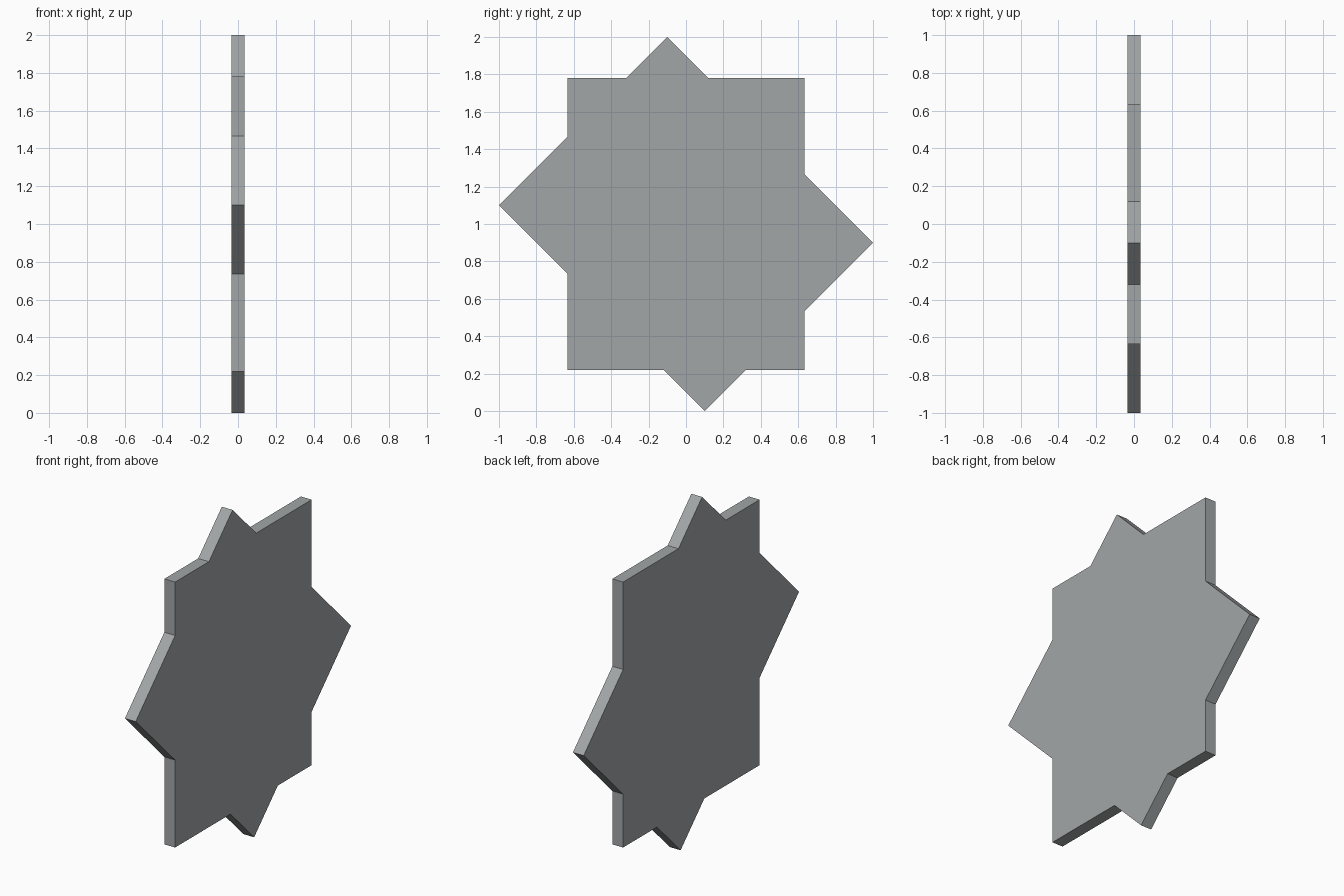
import bpy, bmesh

if "Cube" in bpy.data.objects:
    bpy.data.objects.remove(bpy.data.objects["Cube"])

# One flat grey for the whole plate
grey = bpy.data.materials.new("slate grey")
grey.diffuse_color = (0.36, 0.38, 0.385, 1.0)
grey.use_nodes = True
grey.node_tree.nodes["Principled BSDF"].inputs["Base Color"].default_value = grey.diffuse_color

# Eight-pointed plate: an upright rectangle merged with a copy turned 45 degrees
A, B = 0.634, 0.78           # half width and half height of the rectangle
HALF_T = 0.035               # half thickness
TIP, OFF = 1.0, 0.1          # turned-corner positions relative to the centre
NEAR, FAR = TIP - OFF, TIP + OFF   # edge lines y+z = NEAR and z-y = FAR

# Half the outline, the other half is its 180 degree turn
half = [(TIP, -OFF), (A, NEAR - A), (A, B), (NEAR - B, B),
        (-OFF, TIP), (B - FAR, B), (-A, B), (-A, FAR - A)]
outline = half + [(-y, -z) for y, z in half]

bm = bmesh.new()
face = bm.faces.new([bm.verts.new((-HALF_T, y, 1 + z)) for y, z in outline])
ext = bmesh.ops.extrude_face_region(bm, geom=[face], use_keep_orig=True)
bmesh.ops.translate(bm, vec=(2 * HALF_T, 0, 0),
                    verts=[v for v in ext["geom"] if isinstance(v, bmesh.types.BMVert)])
bmesh.ops.recalc_face_normals(bm, faces=bm.faces)

mesh = bpy.data.meshes.new("star_plate")
bm.to_mesh(mesh)
bm.free()
mesh.materials.append(grey)
bpy.context.collection.objects.link(bpy.data.objects.new("star_plate", mesh))
